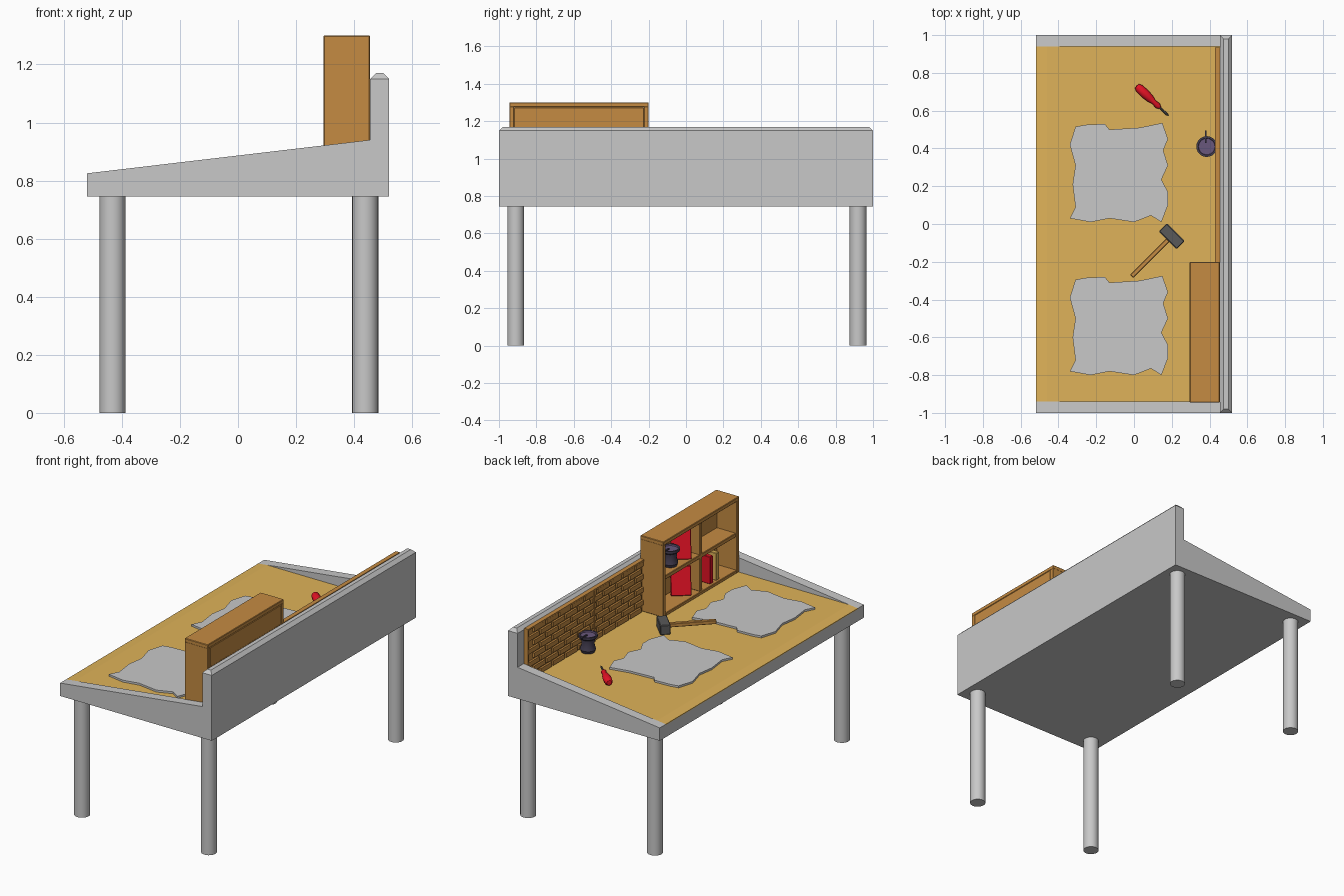
import bpy, bmesh, math
from mathutils import Matrix, Vector

cube = bpy.data.objects.get("Cube")
if cube:
    bpy.data.objects.remove(cube, do_unlink=True)


def material(name, rgb):
    m = bpy.data.materials.new(name)
    m.use_nodes = True
    m.diffuse_color = (*rgb, 1)
    m.node_tree.nodes["Principled BSDF"].inputs["Base Color"].default_value = (*rgb, 1)
    return m


GREY = material("light grey", (0.58, 0.58, 0.58))
TOP = material("golden wood", (0.74, 0.45, 0.1))
BROWN = material("brown wood", (0.56, 0.26, 0.055))
RED = material("red", (0.77, 0.006, 0.018))
DARK = material("charcoal", (0.1, 0.1, 0.1))
POT = material("dark violet", (0.06, 0.05, 0.085))
LIQUID = material("violet", (0.14, 0.095, 0.2))


def finish(name, bm, *mats, smooth=False):
    bmesh.ops.recalc_face_normals(bm, faces=bm.faces)
    me = bpy.data.meshes.new(name)
    bm.to_mesh(me)
    bm.free()
    ob = bpy.data.objects.new(name, me)
    bpy.context.collection.objects.link(ob)
    for m in mats:
        me.materials.append(m)
    if smooth:
        bpy.ops.object.select_all(action='DESELECT')
        ob.select_set(True)
        bpy.context.view_layer.objects.active = ob
        bpy.ops.object.shade_smooth_by_angle(angle=math.radians(35))
    return ob


def add_box(bm, lo, hi):
    lo, hi = Vector(lo), Vector(hi)
    mat = Matrix.Translation((lo + hi) / 2) @ Matrix.Diagonal((*(hi - lo), 1))
    return bmesh.ops.create_cube(bm, size=1, matrix=mat)["verts"]


def box(name, lo, hi, mat, bevel=0):
    bm = bmesh.new()
    add_box(bm, lo, hi)
    if bevel:
        bmesh.ops.bevel(bm, geom=bm.edges[:], offset=bevel, segments=1, affect='EDGES')
    return finish(name, bm, mat)


def prism(name, points, offset, mat):
    """Extrude a closed outline of 3D points along an offset."""
    bm = bmesh.new()
    face = bm.faces.new([bm.verts.new(p) for p in points])
    new = bmesh.ops.extrude_face_region(bm, geom=[face], use_keep_orig=True)["geom"]
    bmesh.ops.translate(bm, vec=offset, verts=[v for v in new if isinstance(v, bmesh.types.BMVert)])
    return finish(name, bm, mat)


def lathe(name, profile, mats, steps=24, rule=None):
    """Revolve (radius, height) pairs about z."""
    bm = bmesh.new()
    verts = [bm.verts.new((r, 0, z)) for r, z in profile]
    edges = [bm.edges.new(pair) for pair in zip(verts, verts[1:])]
    bmesh.ops.spin(bm, geom=verts + edges, cent=(0, 0, 0), axis=(0, 0, 1),
                   angle=math.tau, steps=steps, use_duplicate=False)
    bmesh.ops.remove_doubles(bm, verts=bm.verts, dist=1e-4)
    if rule:
        for f in bm.faces:
            f.material_index = rule(f.calc_center_median())
    return finish(name, bm, *mats, smooth=True)


# Legs
for x, side in ((-0.432, "front"), (0.438, "back")):
    for y, hand in ((-0.91, "right"), (0.92, "left")):
        leg = lathe(f"{side}_{hand}_leg", [(0, 0), (0.045, 0), (0.045, 0.75), (0, 0.75)], [GREY])
        leg.location = (x, y, 0)

# Desk body with raised sloping side rims and a back wall
FLOOR = 0.832
section = [(-0.52, 0.745), (0.455, 0.745), (0.455, FLOOR - 0.005), (-0.46, FLOOR - 0.005), (-0.52, 0.82)]
prism("desk_base", [(x, -0.94, z) for x, z in section], (0, 1.88, 0), GREY)
rim = [(-0.52, 0.745), (0.455, 0.745), (0.455, 0.94), (-0.52, 0.825)]
for y, hand in ((-1, "right"), (0.94, "left")):
    prism(f"{hand}_side_rim", [(x, y, z) for x, z in rim], (0, 0.06, 0), GREY)
top = [(-0.52, 0.82), (0.455, FLOOR - 0.005), (0.455, FLOOR), (-0.46, FLOOR), (-0.52, 0.825)]
prism("desk_top", [(x, -0.94, z) for x, z in top], (0, 1.88, 0), TOP)

box("back_wall", (0.455, -1, 0.745), (0.52, 1, 1.15), GREY)
bm = bmesh.new()
for v in add_box(bm, (0.455, -1, 1.15), (0.52, 1, 1.17)):
    if v.co.z > 1.16:
        v.co.x += 0.02 if v.co.x < 0.48 else -0.02
        v.co.y -= math.copysign(0.02, v.co.y)
finish("back_wall_cap", bm, GREY)

# Slatted wooden panel: staggered boards over a thin backing
bm = bmesh.new()
add_box(bm, (0.442, -0.94, FLOOR), (0.455, 0.935, 1.157))
for row in range(8):
    z = FLOOR + 0.005 + row * 0.04
    y = 0.932 - (row % 2) * 0.06
    while y > -0.15:
        add_box(bm, (0.43, max(y - 0.11, -0.2), z), (0.442, y, z + 0.028))
        y -= 0.125
for y in (0.935, 0.285):
    add_box(bm, (0.428, y - 0.01, FLOOR), (0.442, y, 1.157))
add_box(bm, (0.428, -0.2, 1.147), (0.442, 0.935, 1.157))
finish("slatted_panel", bm, BROWN)

# Open bookcase
Y0, Y1, X0, X1, T = -0.945, -0.2, 0.295, 0.454, 0.025
for name, lo, hi in (
        ("right_end", (X0, Y0, FLOOR), (X1, Y0 + T, 1.28)),
        ("left_end", (X0, Y1 - T, FLOOR), (X1, Y1, 1.28)),
        ("roof", (X0, Y0, 1.275), (X1, Y1, 1.3)),
        ("bottom", (X0, Y0 + T, FLOOR), (X1, Y1 - T, FLOOR + 0.02)),
        ("middle", (X0 + 0.006, Y0 + T, 1.055), (X1, Y1 - T, 1.08)),
        ("divider", (X0 + 0.006, -0.59, FLOOR + 0.02), (X1, -0.565, 1.275)),
        ("back", (0.43, Y0 + T, FLOOR + 0.02), (X1, Y1 - T, 1.275))):
    box("bookcase_" + name, lo, hi, BROWN, 0.003)

# Books, some leaning
for i, (y, z, lean, turn, mat) in enumerate((
        (-0.47, 1.165, 14, 40, RED), (-0.47, 0.94, 14, 40, RED),
        (-0.69, 0.938, 0, 0, RED), (-0.75, 0.938, 0, 0, TOP))):
    book = box(f"book_{i + 1}", (-0.058, -0.014, -0.085), (0.058, 0.014, 0.085), mat, 0.003)
    book.location = (0.365, y, z)
    book.rotation_euler = (math.radians(lean), 0, math.radians(turn))

# Pots: one on the desk and one on the upper shelf
pot = [(0, 0), (0.038, 0), (0.045, 0.018), (0.036, 0.05), (0.04, 0.082), (0.055, 0.094),
       (0.055, 0.108), (0.045, 0.108), (0.043, 0.1), (0, 0.1)]
for name, loc in (("desk_pot", (0.385, 0.41, FLOOR)), ("shelf_pot", (0.36, -0.36, 1.08))):
    ob = lathe(name, pot, [POT, LIQUID],
               rule=lambda c: int(c.z > 0.095 and c.xy.length < 0.044))
    ob.location = loc
    stick = box(name + "_stick", (-0.009, 0.02, 0.107), (-0.001, 0.085, 0.115), POT)
    stick.location = loc

# Ragged sheets
outline = [(-.31, .515), (-.26, .525), (-.155, .53), (-.13, .50), (.03, .51), (.15, .535),
           (.18, .45), (.155, .39), (.18, .31), (.145, .235), (.18, .17), (.18, .10),
           (.145, .01), (.09, .045), (0, .01), (-.13, .03), (-.23, .01), (-.34, .03),
           (-.31, .09), (-.325, .21), (-.31, .31), (-.34, .42)]
for shift, hand in ((0, "left"), (-0.81, "right")):
    prism(f"{hand}_sheet", [(x, y + shift, FLOOR) for x, y in outline], (0, 0, 0.012), GREY)

# Hammer
turn = math.radians(45)
head = box("hammer_head", (-0.03, -0.066, -0.03), (0.03, 0.066, 0.03), DARK, 0.004)
handle = box("hammer_handle", (-0.3, -0.012, -0.012), (-0.02, 0.012, 0.012), BROWN, 0.003)
for ob in (head, handle):
    ob.location = (0.2, -0.065, FLOOR + 0.03)
    ob.rotation_euler = (0, 0, turn)

# Screwdriver lying on the desk
grip = lathe("screwdriver_grip", [(0, 0), (0.015, 0.003), (0.023, 0.02), (0.025, 0.06), (0.021, 0.1),
                                  (0.013, 0.125), (0.016, 0.155), (0.008, 0.17), (0, 0.17)], [RED], 12)
shaft = lathe("screwdriver_shaft", [(0, 0.165), (0.006, 0.165), (0.006, 0.22), (0.002, 0.235), (0, 0.235)],
              [DARK], 8)
aim = Vector((0.165, -0.155, 0)).to_track_quat('Z', 'Y').to_euler()
for ob in (grip, shaft):
    ob.location = (0.013, 0.732, FLOOR + 0.025)
    ob.rotation_euler = aim
